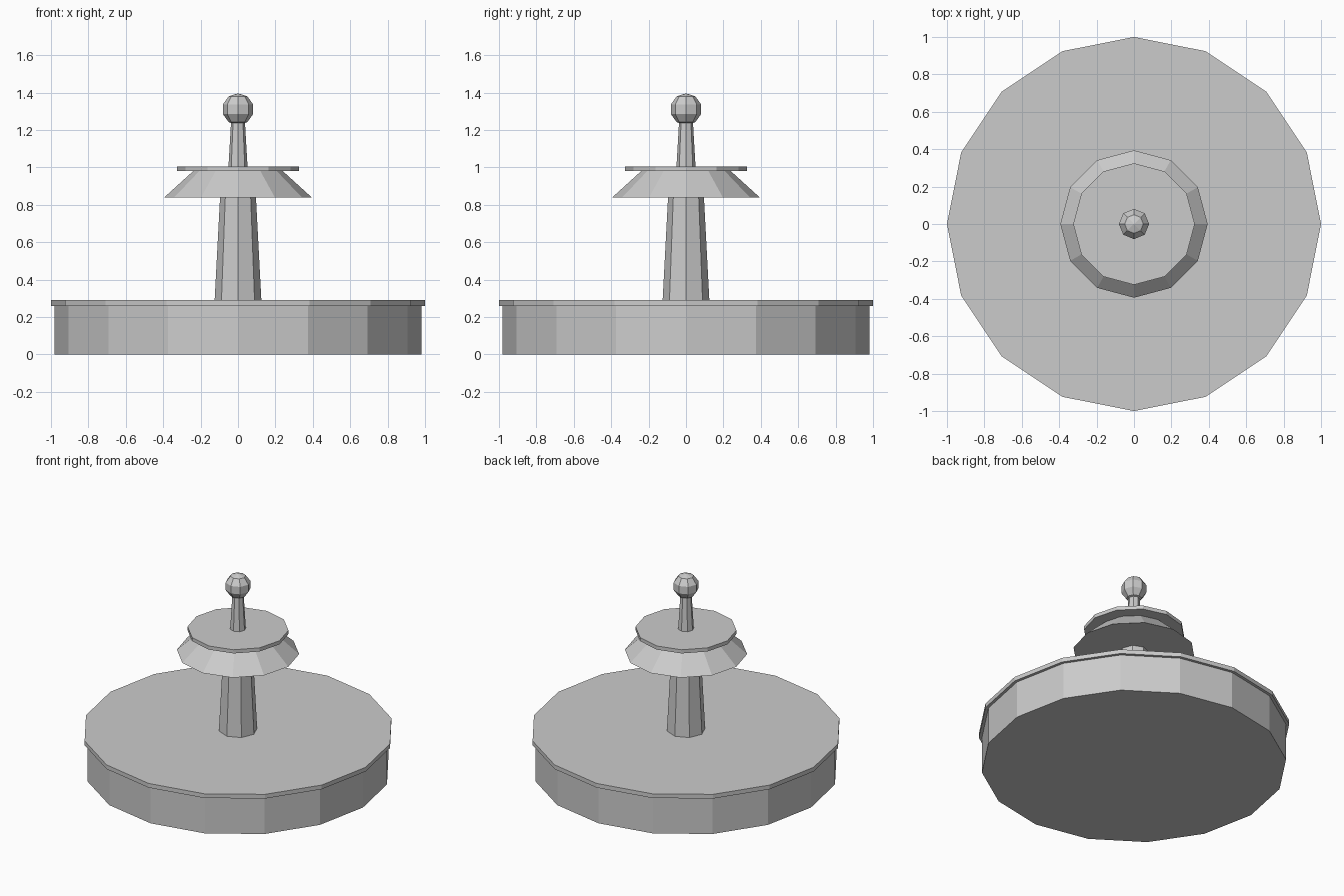
import bpy
import math

if "Cube" in bpy.data.objects:
    bpy.data.objects.remove(bpy.data.objects["Cube"], do_unlink=True)

# Single stone colour
stone = bpy.data.materials.new("grey_stone")
stone.use_nodes = True
GREY = (0.6, 0.6, 0.6, 1.0)
stone.diffuse_color = GREY
stone.node_tree.nodes["Principled BSDF"].inputs["Base Color"].default_value = GREY


def finish(name):
    obj = bpy.context.object
    obj.name = name
    obj.data.name = name
    obj.data.materials.clear()
    obj.data.materials.append(stone)
    bpy.ops.object.shade_flat()
    return obj


def drum(name, sides, z0, z1, r0, r1):
    """Faceted, capped frustum with corners on the axes."""
    bpy.ops.mesh.primitive_cone_add(
        vertices=sides, radius1=r0, radius2=r1, depth=z1 - z0,
        location=(0, 0, (z0 + z1) / 2))
    return finish(name)


# Basin with its overhanging rim
drum("basin_wall", 16, 0.0, 0.26, 0.98, 0.98)
drum("basin_rim", 16, 0.26, 0.29, 1.0, 1.0)

# Lower column, flared bowl and plate
drum("lower_column", 8, 0.29, 0.84, 0.125, 0.096)
drum("flared_bowl", 12, 0.84, 0.98, 0.394, 0.24)
drum("bowl_plate", 12, 0.98, 1.006, 0.325, 0.325)

# Upper column and ball finial
drum("upper_column", 8, 1.006, 1.245, 0.051, 0.037)
bpy.ops.mesh.primitive_uv_sphere_add(
    segments=8, ring_count=5, radius=0.085, location=(0, 0, 1.311))
finish("ball_finial")
